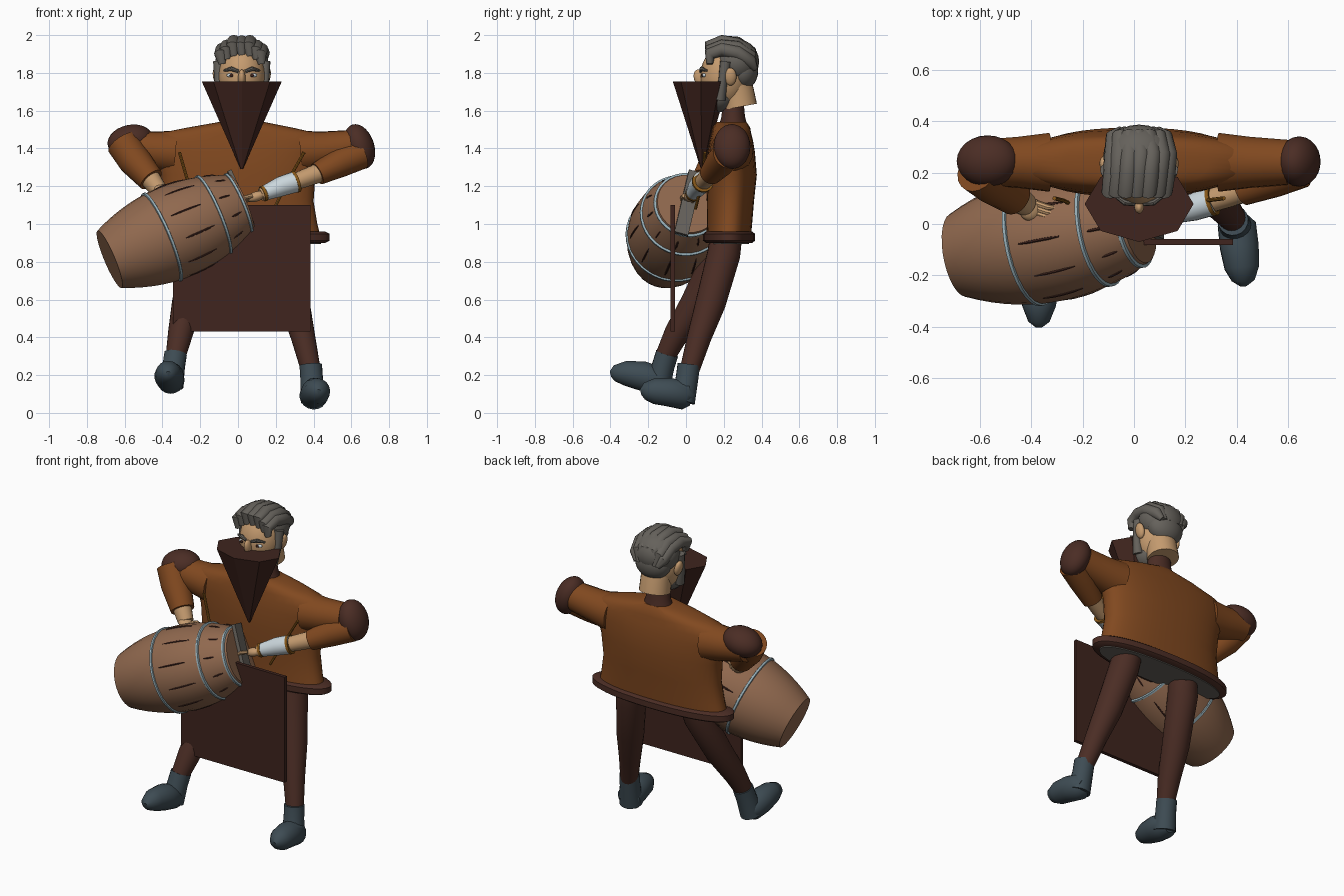
import bpy, bmesh, math
from math import sin, cos, pi
from mathutils import Vector, Matrix

cube = bpy.data.objects.get("Cube")
if cube:
    bpy.data.objects.remove(cube, do_unlink=True)


def material(name, r, g, b):
    m = bpy.data.materials.new(name)
    m.use_nodes = True
    m.diffuse_color = (r, g, b, 1)
    node = next(n for n in m.node_tree.nodes if n.type == 'BSDF_PRINCIPLED')
    node.inputs["Base Color"].default_value = (r, g, b, 1)
    node.inputs["Roughness"].default_value = 0.8
    return m


RUST = material("rust cloth", .22, .066, .014)
BROWN = material("dark brown cloth", .07, .026, .018)
LEATHER = material("leather", .05, .018, .013)
WOOD = material("barrel wood", .28, .14, .077)
GREY = material("grey hair", .13, .12, .105)
BOOT = material("slate boots", .048, .072, .088)
SKIN = material("skin", .56, .33, .16)
STEEL = material("pale steel", .31, .43, .48)
LINEN = material("white linen", .6, .68, .72)
GOLD = material("ochre strap", .25, .1, .01)


def finish(name, bm, mat, smooth=True):
    bmesh.ops.recalc_face_normals(bm, faces=bm.faces)
    me = bpy.data.meshes.new(name)
    bm.to_mesh(me)
    bm.free()
    me.materials.append(mat)
    if smooth:
        me.shade_smooth()
        me.set_sharp_from_angle(angle=math.radians(42))
    ob = bpy.data.objects.new(name, me)
    bpy.context.collection.objects.link(ob)
    return ob


def skin_rings(name, rings, mat, smooth=True):
    """Bridge equal rings of points and cap both ends."""
    bm = bmesh.new()
    rows = [[bm.verts.new(p) for p in ring] for ring in rings]
    n = len(rows[0])
    for a, b in zip(rows, rows[1:]):
        for i in range(n):
            j = (i + 1) % n
            bm.faces.new((a[i], a[j], b[j], b[i]))
    bm.faces.new(rows[0])
    bm.faces.new(rows[-1])
    return finish(name, bm, mat, smooth)


def loft(name, rings, mat, n=40, square=1.0, smooth=True):
    """Stacked level ovals: x, y, z, x radius, y radius."""
    def soft(v):
        return math.copysign(abs(v) ** square, v)
    return skin_rings(name, [[(x + rx * soft(cos(2 * pi * i / n)), y + ry * soft(sin(2 * pi * i / n)), z)
                              for i in range(n)] for x, y, z, rx, ry in rings], mat, smooth)


def tube(name, path, radii, mat, n=18):
    """Round limb along a path, one radius per point."""
    pts = [Vector(p) for p in path]
    rings, u = [], None
    for k, p in enumerate(pts):
        t = (pts[min(k + 1, len(pts) - 1)] - pts[max(k - 1, 0)]).normalized()
        u = t.orthogonal() if u is None else u - t * u.dot(t)
        u.normalize()
        w = t.cross(u)
        rings.append([p + radii[k] * (u * cos(2 * pi * i / n) + w * sin(2 * pi * i / n)) for i in range(n)])
    return skin_rings(name, rings, mat)


def ball(name, centre, size, mat, tilt=0, axis='Y'):
    bm = bmesh.new()
    bmesh.ops.create_uvsphere(bm, u_segments=24, v_segments=14, radius=1)
    bm.transform(Matrix.Translation(centre) @ Matrix.Rotation(math.radians(tilt), 4, axis)
                 @ Matrix.Diagonal((*size, 1)))
    return finish(name, bm, mat)


def box(name, matrix, size, mat):
    bm = bmesh.new()
    bmesh.ops.create_cube(bm, size=1)
    bm.transform(matrix @ Matrix.Diagonal((*size, 1)))
    return finish(name, bm, mat, False)


# Tunic and its hem
loft("tunic", [(0, .225, .92, .44, .118), (0, .23, 1.0, .42, .12), (0, .235, 1.12, .4, .125),
               (0, .24, 1.26, .41, .135), (0, .24, 1.38, .45, .125), (0, .24, 1.44, .46, .115),
               (0, .24, 1.48, .42, .105), (.01, .24, 1.51, .28, .1), (.02, .24, 1.54, .12, .08)],
     RUST, square=.85)
loft("tunic_hem", [(0, .228, z, rx, ry) for z, rx, ry in
                   ((.9, .462, .122), (.912, .485, .138), (.948, .485, .138), (.96, .462, .122))],
     BROWN, square=.9)
loft("tunic_underside", [(0, .228, .894, .44, .105), (0, .228, .902, .44, .105)], GREY, square=.9)

# Sleeves and elbow caps
for side, s in (("left", 1), ("right", -1)):
    tube(side + "_upper_sleeve", [(s * .33, .24, 1.38), (s * .45, .24, 1.39), (s * .6, .24, 1.41)],
         [.115, .1, .088], RUST)
ball("left_elbow_cap", (.643, .243, 1.41), (.078, .098, .122), BROWN, -18)
ball("right_elbow_cap", (-.57, .245, 1.44), (.122, .1, .085), BROWN, -12)

# Left forearm with wrapped wrist
tube("left_forearm_sleeve", [(.65, .22, 1.37), (.54, .18, 1.325), (.42, .13, 1.265)], [.08, .078, .06], RUST)
tube("left_forearm", [(.44, .14, 1.275), (.36, .11, 1.245), (.12, .03, 1.155)], [.052, .048, .034], SKIN)
tube("wrist_wrap", [(.31, .09, 1.225), (.23, .065, 1.2), (.145, .04, 1.165)], [.056, .053, .04], LINEN)
for x, y, z, r in ((.312, .09, 1.226, .058), (.143, .04, 1.164, .042)):
    tube("wrap_trim", [(x, y, z), (x - .014, y - .004, z - .005)], [r, r], GOLD)
ball("left_palm", (.095, .02, 1.145), (.05, .032, .026), SKIN, -18)
for k in range(4):
    y = -.01 + k * .018
    tube("left_finger", [(.075, y, 1.15 - k * .006), (.035, y - .01, 1.14 - k * .006),
                         (.005, y - .01, 1.115 - k * .006)], [.012, .011, .008], SKIN, 8)

# Right forearm and hand resting on the barrel
tube("right_forearm_sleeve", [(-.61, .21, 1.43), (-.55, .165, 1.34), (-.46, .1, 1.235)], [.09, .088, .07], RUST)
tube("right_forearm", [(-.48, .115, 1.26), (-.42, .075, 1.18)], [.058, .046], SKIN)
ball("right_palm", (-.4, .055, 1.175), (.05, .045, .03), SKIN, 25)
for k in range(4):
    y = .02 + k * .02
    tube("right_finger", [(-.38, y, 1.18), (-.335, y - .015, 1.2), (-.3, y - .02, 1.195)],
         [.013, .012, .008], SKIN, 8)

# Legs and boots
tube("left_leg", [(.23, .21, .915), (.245, .2, .84), (.3, .13, .58), (.345, .07, .4), (.385, .02, .23)],
     [.085, .088, .08, .064, .052], BROWN, 24)
tube("left_boot_shaft", [(.385, .015, .255), (.39, .005, .18), (.4, -.02, .06)], [.06, .06, .068], BOOT)
tube("left_boot_foot", [(.4, .035, .075), (.4, .0, .09), (.41, -.09, .11), (.42, -.17, .115),
                        (.425, -.22, .115), (.425, -.24, .11)], [.04, .075, .076, .068, .045, .015], BOOT)
tube("right_leg", [(-.2, .2, .915), (-.215, .18, .84), (-.27, .05, .58), (-.305, -.05, .42), (-.33, -.11, .3)],
     [.085, .088, .08, .066, .053], BROWN, 24)
tube("right_boot_shaft", [(-.33, -.1, .315), (-.34, -.12, .25), (-.355, -.15, .14)], [.06, .06, .066], BOOT)
tube("right_boot_foot", [(-.355, -.1, .155), (-.355, -.14, .17), (-.365, -.23, .195), (-.37, -.32, .21),
                         (-.37, -.38, .21), (-.37, -.4, .205)], [.04, .072, .078, .066, .042, .015], BOOT)

# Stiff apron and its straps
box("apron", Matrix.Translation((.02, -.07, .765)), (.73, .022, .67), LEATHER)
tube("left_apron_strap", [(.35, .1, 1.38), (.27, .09, 1.24), (.19, .05, 1.08)], [.008] * 3, GOLD, 8)
tube("right_apron_strap", [(-.31, .1, 1.38), (-.27, .09, 1.24), (-.2, .05, 1.08)], [.008] * 3, GOLD, 8)

# Faceted pointed scarf
loft("scarf", [(.02, .085, 1.29, .006, .006), (.02, .078, 1.755, .212, .148)], LEATHER, 8, smooth=False)

# Collar, neck and head
loft("collar", [(.02, .25, 1.5, .1, .08), (.02, .25, 1.57, .075, .062), (.02, .25, 1.65, .07, .055)], BROWN)
tube("neck", [(.02, .24, 1.78), (.02, .27, 1.7), (.02, .285, 1.62)], [.095, .09, .092], SKIN, 24)
ball("head", (.02, .205, 1.78), (.125, .13, .165), SKIN)
ball("nose", (.02, .075, 1.77), (.02, .032, .05), SKIN, 20, 'X')
ball("beard", (.02, .165, 1.68), (.11, .1, .09), GREY)
for s in (1, -1):
    x = .02 + s * .055
    ball("ear", (.02 + s * .132, .235, 1.78), (.02, .032, .048), SKIN, s * 12)
    ball("eye", (x, .098, 1.787), (.026, .012, .011), LINEN)
    ball("iris", (x, .086, 1.787), (.009, .005, .009), LEATHER)
    tube("eyebrow", [(.02 + s * .018, .079, 1.808), (x, .083, 1.822), (.02 + s * .095, .11, 1.812)],
         [.009, .012, .006], GREY, 8)
    tube("sideburn", [(.02 + s * .122, .21, 1.86), (.02 + s * .122, .195, 1.76), (.02 + s * .1, .18, 1.66)],
         [.03, .024, .03], GREY, 10)

# Swept-back wavy hair
ball("hair_cap", (.02, .265, 1.86), (.14, .122, .12), GREY)
ball("hair_back", (.02, .3, 1.81), (.115, .082, .1), GREY)
for k in range(-3, 4):
    a = k * .38
    x = .02 + .115 * sin(a)
    drop = .055 * (1 - cos(a)) * 1.5
    wave = .008 * (k % 2)
    tube("hair_lock", [(x, .125, 1.895 - drop), (x - .008, .125, 1.94 - drop + wave),
                       (x, .19, 1.963 - drop + wave), (x + .006, .27, 1.955 - drop),
                       (.02 + (x - .02) * .9, .34, 1.91 - drop), (.02 + (x - .02) * .7, .365, 1.82)],
         [.018, .034, .036, .038, .036, .016], GREY, 12)

# Barrel, laid along a slanted axis
axis = Vector((.69, .13, .29)).normalized()
plank_dir = Vector((.13, -.09, -.37))
plank_dir = (plank_dir - axis * plank_dir.dot(axis)).normalized()
across = axis.cross(plank_dir)
frame = Matrix((plank_dir, across, axis)).transposed().to_4x4()
frame.translation = (-.33, -.055, .96)


def bulge(t):
    return .25 - .085 * (t / .385) ** 2


def on_barrel(t, angle, lift=0.0):
    r = bulge(t) + lift
    return frame @ Vector((r * cos(angle), r * sin(angle), t))


steps = [-.385 + .77 * i / 14 for i in range(15)]
tube("barrel", [frame @ Vector((0, 0, t)) for t in steps], [bulge(t) for t in steps], WOOD, 28)
for t in (-.08, .22, .365):
    tube("barrel_hoop", [frame @ Vector((0, 0, t + d)) for d in (-.009, -.006, .006, .009)],
         [bulge(t) + e for e in (-.002, .008, .008, -.002)], STEEL, 36)
for k in range(11):
    a = 2 * pi * k / 11
    shift = .025 * (k % 2)
    for start, end in ((-.03, .14), (.25, .31)):
        tube("stave_gap", [on_barrel(start + shift + (end - start) * i / 4, a, -.002) for i in range(5)],
             [.003, .006, .006, .006, .003], LEATHER, 6)
box("barrel_end_plank", frame @ Matrix.Translation((0, 0, .395)), (.37, .075, .022), GREY)
